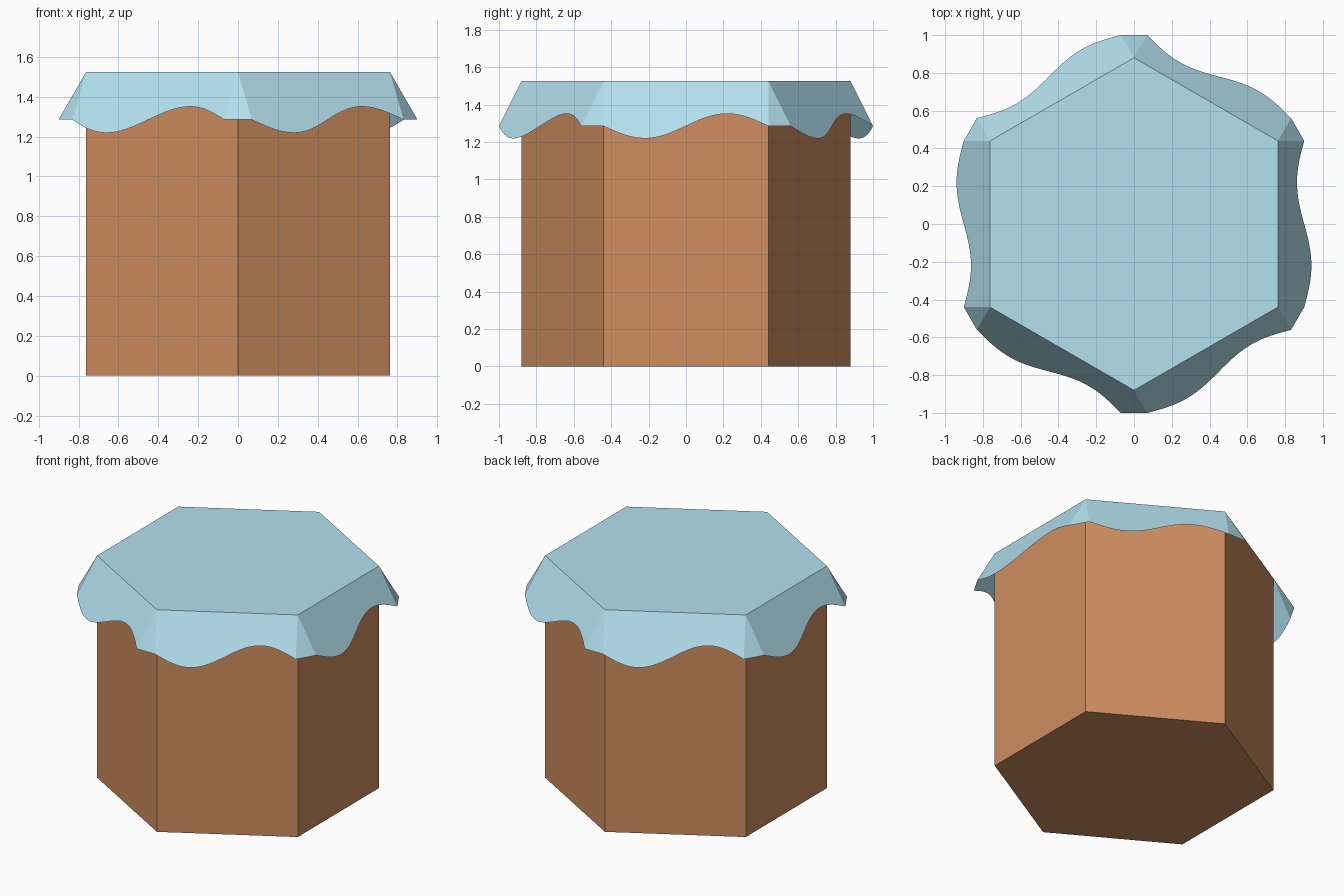
import bpy, bmesh
from math import sin, cos, pi, radians
from mathutils import Vector

if "Cube" in bpy.data.objects:
    bpy.data.objects.remove(bpy.data.objects["Cube"])

R, H = 0.88, 1.525          # hexagon corner radius, total height
OUT, DROP = 0.139, 0.24     # flap reach outward and downward
WAVE, STEPS = 0.275, 32     # wave size relative to flap length


def material(name, rgb):
    m = bpy.data.materials.new(name)
    m.diffuse_color = (*rgb, 1)
    m.use_nodes = True
    m.node_tree.nodes["Principled BSDF"].inputs["Base Color"].default_value = m.diffuse_color
    return m


def add_object(name, bm, mat):
    mesh = bpy.data.meshes.new(name)
    bm.to_mesh(mesh)
    bm.free()
    mesh.materials.append(mat)
    ob = bpy.data.objects.new(name, mesh)
    bpy.context.collection.objects.link(ob)
    return ob


def corner(i, z):
    a = radians(60 * i - 30)
    return Vector((R * cos(a), R * sin(a), z))


# Body: hexagonal container, closed by the cover on top
bm = bmesh.new()
low = [bm.verts.new(corner(i, 0)) for i in range(6)]
high = [bm.verts.new(corner(i, H)) for i in range(6)]
bm.faces.new(low[::-1])
for i in range(6):
    j = (i + 1) % 6
    bm.faces.new((low[i], low[j], high[j], high[i]))
add_object("container_body", bm, material("brown", (0.62, 0.27, 0.115)))

# Cover: flat hexagon with six wavy sloping flaps and corner gussets
bm = bmesh.new()
top = [bm.verts.new(corner(i, H)) for i in range(6)]
bm.faces.new(top)
hems = []
for i in range(6):
    a = radians(60 * i)
    slope = Vector((OUT * cos(a), OUT * sin(a), -DROP))
    p, q = corner(i, H), corner(i + 1, H)
    edge = [(p.lerp(q, k / STEPS), p.lerp(q, k / STEPS)
             + slope * (1 + WAVE * sin(2 * pi * k / STEPS)))
            for k in range(STEPS + 1)]
    hem = [bm.verts.new(e[1]) for e in edge]
    bm.faces.new([top[i]] + hem + [top[(i + 1) % 6]])
    hems.append(hem)
for i in range(6):
    bm.faces.new((top[i], hems[i - 1][-1], hems[i][0]))
add_object("cloth_cover", bm, material("light_blue", (0.45, 0.75, 0.86)))
